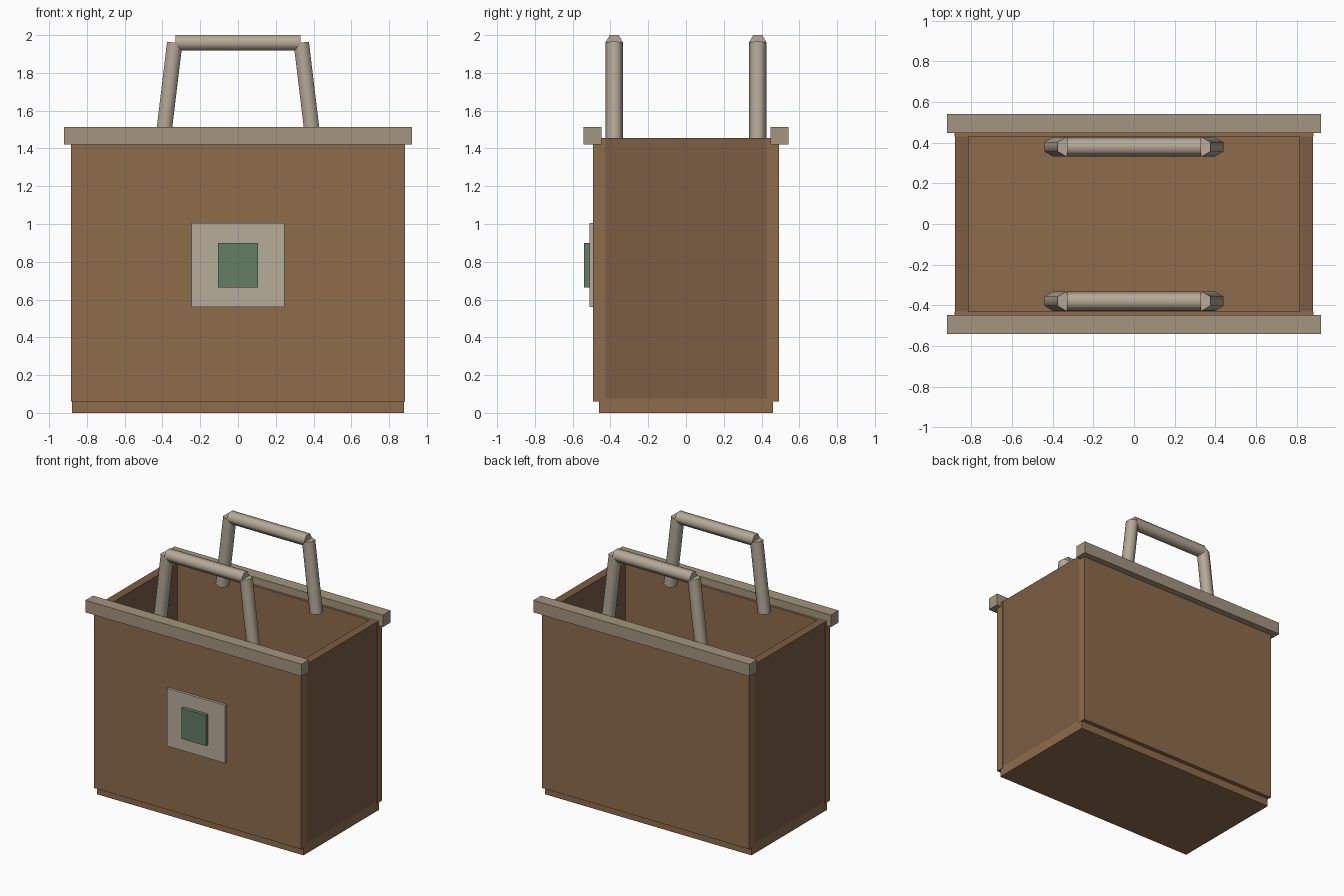
import bpy, bmesh, math
from mathutils import Vector

if "Cube" in bpy.data.objects:
    bpy.data.objects.remove(bpy.data.objects["Cube"])


def material(name, rgb):
    m = bpy.data.materials.new(name)
    m.diffuse_color = (*rgb, 1)
    m.use_nodes = True
    m.node_tree.nodes["Principled BSDF"].inputs["Base Color"].default_value = m.diffuse_color
    return m


brown = material("brown_panel", (0.27, 0.15, 0.07))
dark_brown = material("dark_brown_side", (0.20, 0.11, 0.055))
tan = material("tan_trim", (0.37, 0.30, 0.21))
cream = material("cream_handle", (0.46, 0.40, 0.31))
pale = material("pale_label", (0.47, 0.42, 0.33))
green = material("green_patch", (0.13, 0.21, 0.13))


def finish(name, bm, mat):
    bmesh.ops.recalc_face_normals(bm, faces=bm.faces)
    mesh = bpy.data.meshes.new(name)
    bm.to_mesh(mesh)
    bm.free()
    mesh.materials.append(mat)
    ob = bpy.data.objects.new(name, mesh)
    bpy.context.collection.objects.link(ob)
    return ob


def box(name, x, y, z, mat):
    """Box from (min, max) ranges on each axis."""
    bm = bmesh.new()
    bmesh.ops.create_cube(bm, size=1)
    for v in bm.verts:
        v.co = [(a + b) / 2 + c * (b - a) for c, (a, b) in zip(v.co, (x, y, z))]
    return finish(name, bm, mat)


def hex_rod(name, start, end, radius, mat):
    """Six-sided rod with its corners pointing along y."""
    start, end = Vector(start), Vector(end)
    side = Vector((0, 1, 0))
    up = (end - start).normalized().cross(side)
    bm = bmesh.new()
    rings = []
    for p in (start, end):
        rings.append([bm.verts.new(p + radius * (math.cos(a) * side + math.sin(a) * up))
                      for a in (k * math.pi / 3 for k in range(6))])
    for i in range(6):
        j = (i + 1) % 6
        f = bm.faces.new((rings[0][i], rings[0][j], rings[1][j], rings[1][i]))
        f.smooth = True
    for ring in rings:
        cap = bm.faces.new(ring)
        for e in cap.edges:
            e.smooth = False
    return finish(name, bm, mat)


def span(s, a, b):
    return tuple(sorted((s * a, s * b)))


# Floor of the bag
box("base", (-0.88, 0.88), (-0.46, 0.46), (0, 0.075), brown)

# Side panels
for s, label in ((-1, "left"), (1, "right")):
    box(label + "_side_panel", span(s, 0.815, 0.88), (-0.43, 0.43), (0.075, 1.455), dark_brown)

# Broad panels, rim strips and handles, front and back
for s, label in ((-1, "front"), (1, "back")):
    box(label + "_panel", (-0.883, 0.883), span(s, 0.43, 0.492), (0.06, 1.455), brown)
    box(label + "_rim", (-0.92, 0.92), span(s, 0.448, 0.542), (1.42, 1.513), tan)
    y = s * 0.38
    hex_rod(label + "_handle_grip", (-0.33, y, 1.96), (0.33, y, 1.96), 0.047, cream)
    for t, hand in ((-1, "left"), (1, "right")):
        hex_rod(f"{label}_handle_{hand}_leg", (t * 0.40, y, 1.42), (t * 0.335, y, 1.96), 0.047, cream)

# Label on the front
box("label_plate", (-0.247, 0.247), (-0.512, -0.49), (0.56, 1.005), pale)
box("label_patch", (-0.105, 0.105), (-0.54, -0.51), (0.665, 0.90), green)
